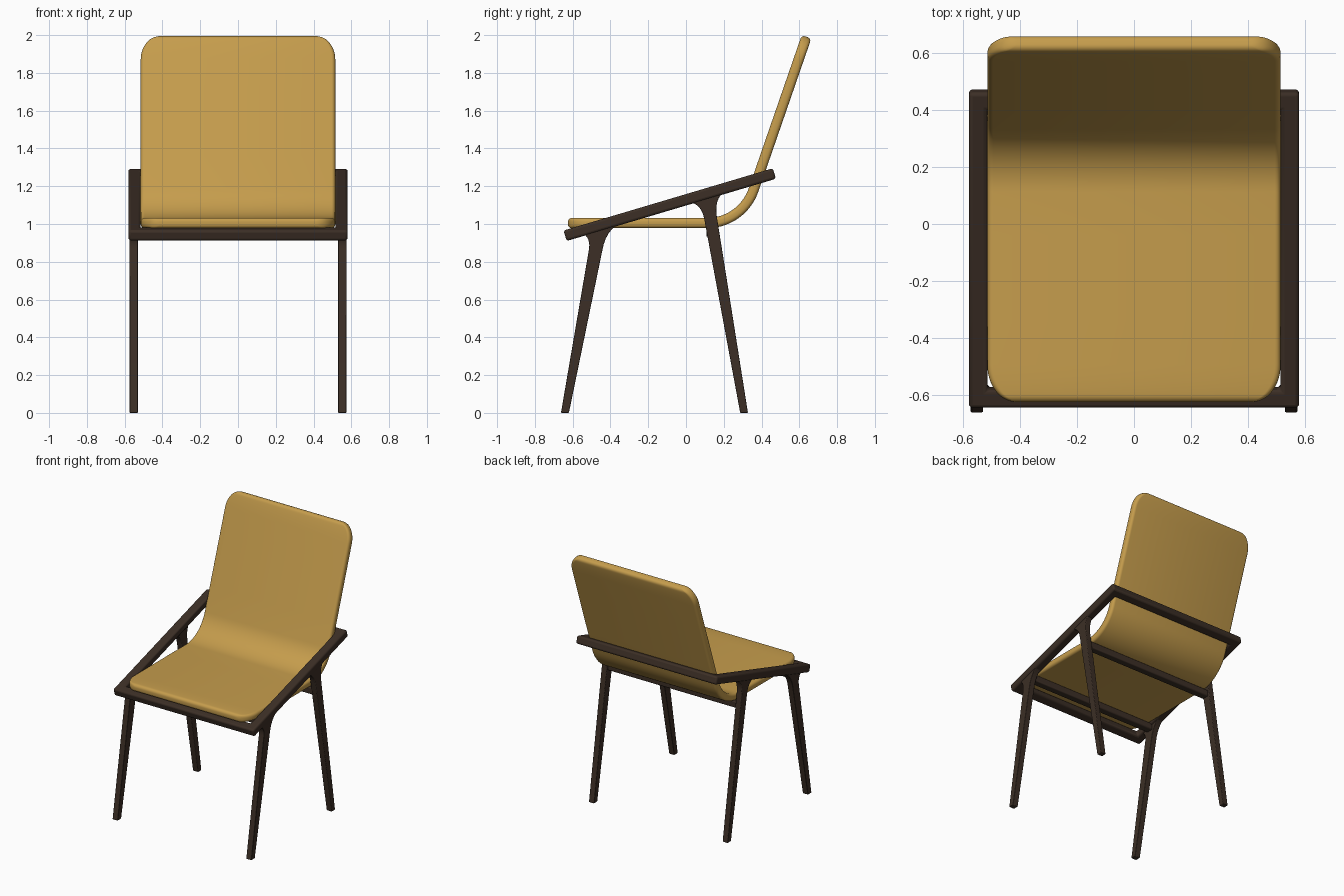
import bpy, bmesh, math
from mathutils import Vector, Matrix

if "Cube" in bpy.data.objects:
    bpy.data.objects.remove(bpy.data.objects["Cube"])


def material(name, rgb):
    m = bpy.data.materials.new(name)
    m.diffuse_color = (*rgb, 1)
    m.use_nodes = True
    m.node_tree.nodes["Principled BSDF"].inputs["Base Color"].default_value = m.diffuse_color
    return m


WOOD = material("dark_wood", (0.045, 0.028, 0.019))
FABRIC = material("ochre_fabric", (0.56, 0.335, 0.073))


def finish(name, bm, mat, bevel=0.0, angle=35):
    bmesh.ops.recalc_face_normals(bm, faces=bm.faces[:])
    me = bpy.data.meshes.new(name)
    bm.to_mesh(me)
    bm.free()
    me.materials.append(mat)
    ob = bpy.data.objects.new(name, me)
    bpy.context.collection.objects.link(ob)
    if bevel:
        b = ob.modifiers.new("soft_edges", "BEVEL")
        b.width, b.segments, b.limit_method = bevel, 3, "ANGLE"
        b.angle_limit = math.radians(40)
    bpy.ops.object.select_all(action="DESELECT")
    ob.select_set(True)
    bpy.context.view_layer.objects.active = ob
    bpy.ops.object.shade_smooth_by_angle(angle=math.radians(angle))
    return ob


# Tilted rectangular frame: mitred side rails, front bar and back bar
bm = bmesh.new()
HX, HL, W, H = 0.58, 0.578, 0.065, 0.029
corners = []
for sx, sy in ((-1, -1), (1, -1), (1, 1), (-1, 1)):
    corners.append([bm.verts.new((sx * (HX - inset), sy * (HL - inset), z))
                    for inset, z in ((0, -H), (0, H), (W, H), (W, -H))])
for i in range(4):
    a, b = corners[i], corners[(i + 1) % 4]
    for k in range(4):
        bm.faces.new((a[k], a[(k + 1) % 4], b[(k + 1) % 4], b[k]))
bm.transform(Matrix.Translation((0, -0.086, 1.1025)) @ Matrix.Rotation(math.atan2(0.33, 1.11), 4, "X"))
finish("tilted_frame", bm, WOOD, 0.013)


# Tapered legs whose tops flare into the rails
def arc(p0, p1, p2, n=6):
    p0, p1, p2 = Vector(p0), Vector(p1), Vector(p2)
    return [p0 * (1 - t) ** 2 + p1 * 2 * t * (1 - t) + p2 * t * t for t in (i / n for i in range(n + 1))]


def leg(name, side, foot, front_flare, back_flare):
    outline = [Vector((foot[0], 0))] + arc(*front_flare) + arc(*back_flare)[::-1] + [Vector((foot[1], 0))]
    bm = bmesh.new()
    face = bm.faces.new([bm.verts.new((side * 0.53, p.x, p.y)) for p in outline])
    ext = bmesh.ops.extrude_face_region(bm, geom=[face])
    bmesh.ops.translate(bm, verts=[v for v in ext["geom"] if isinstance(v, bmesh.types.BMVert)],
                        vec=(side * 0.044, 0, 0))
    finish(name, bm, WOOD, 0.008)


for side, label in ((-1, "left"), (1, "right")):
    leg("front_leg_" + label, side, (-0.662, -0.62),
        ((-0.513, 0.87), (-0.506, 0.925), (-0.545, 0.95)),
        ((-0.443, 0.86), (-0.425, 0.965), (-0.35, 1.005)))
    leg("rear_leg_" + label, side, (0.287, 0.328),
        ((0.096, 1.03), (0.083, 1.1), (0.02, 1.118)),
        ((0.163, 1.04), (0.15, 1.13), (0.2, 1.17)))

# Crossbars under the seat
for name, y, z in (("front_crossbar", -0.465, 0.955), ("rear_crossbar", 0.135, 0.957)):
    bm = bmesh.new()
    bmesh.ops.create_cube(bm, size=1)
    bm.transform(Matrix.Translation((0, y, z)) @ Matrix.Diagonal((1.08, 0.055, 0.05, 1)))
    finish(name, bm, WOOD, 0.008)

# Seat shell: side centreline with a rounded bend, as a function of distance
start, bend, end = Vector((-0.625, 1.005)), Vector((0.297, 1.005)), Vector((0.638, 1.991))
d1, d2 = (bend - start).normalized(), (end - bend).normalized()
turn = math.acos(d1.dot(d2))
CUT = 0.185
R = CUT / math.tan((math.pi - turn) / 2)
R = CUT / math.tan(turn / 2)
L1, LA = (bend - start).length - CUT, R * turn
L = L1 + LA + (end - bend).length - CUT


def centreline(s):
    if s < L1:
        return start + d1 * s, 0.0
    if s < L1 + LA:
        a = (s - L1) / R
        return start + d1 * L1 + Vector((math.sin(a), 1 - math.cos(a))) * R, a
    return bend + d2 * (CUT + s - L1 - LA), turn


HALF_W, HALF_T, EDGE, CX, CS = 0.515, 0.027, 0.02, 0.1, 0.13


def drop(d, r):
    return 1 - math.sqrt(max(0, 1 - (1 - d / r) ** 2)) if d < r else 0.0


ends = [CS * (1 - math.cos(math.pi / 2 * i / 14)) for i in range(15)]
stations = ends + [CS + (L1 - CS) * i / 4 for i in range(1, 4)]
stations += [L1 + LA * i / 14 for i in range(15)]
stations += [L1 + LA + (L - CS - L1 - LA) * i / 4 for i in range(1, 4)] + [L - e for e in reversed(ends)]

bm = bmesh.new()
rings = []
for s in stations:
    d = max(0, min(s, L - s))
    w = HALF_W - CX * drop(d, CS)
    t = HALF_T - EDGE * drop(d, EDGE)
    r = min(EDGE, t * 0.95)
    p, a = centreline(s)
    ring = []
    for q, (sx, st) in enumerate(((1, 1), (-1, 1), (-1, -1), (1, -1))):
        for k in range(5):
            ang = math.pi / 2 * (q + k / 4)
            x = sx * (w - r) + r * math.cos(ang)
            n = st * (t - r) + r * math.sin(ang)
            ring.append(bm.verts.new((x, p.x - n * math.sin(a), p.y + n * math.cos(a))))
    rings.append(ring)
for a, b in zip(rings, rings[1:]):
    for k in range(20):
        bm.faces.new((a[k], a[(k + 1) % 20], b[(k + 1) % 20], b[k]))
bm.faces.new(rings[0])
bm.faces.new(rings[-1])
finish("seat_shell", bm, FABRIC, angle=50)
